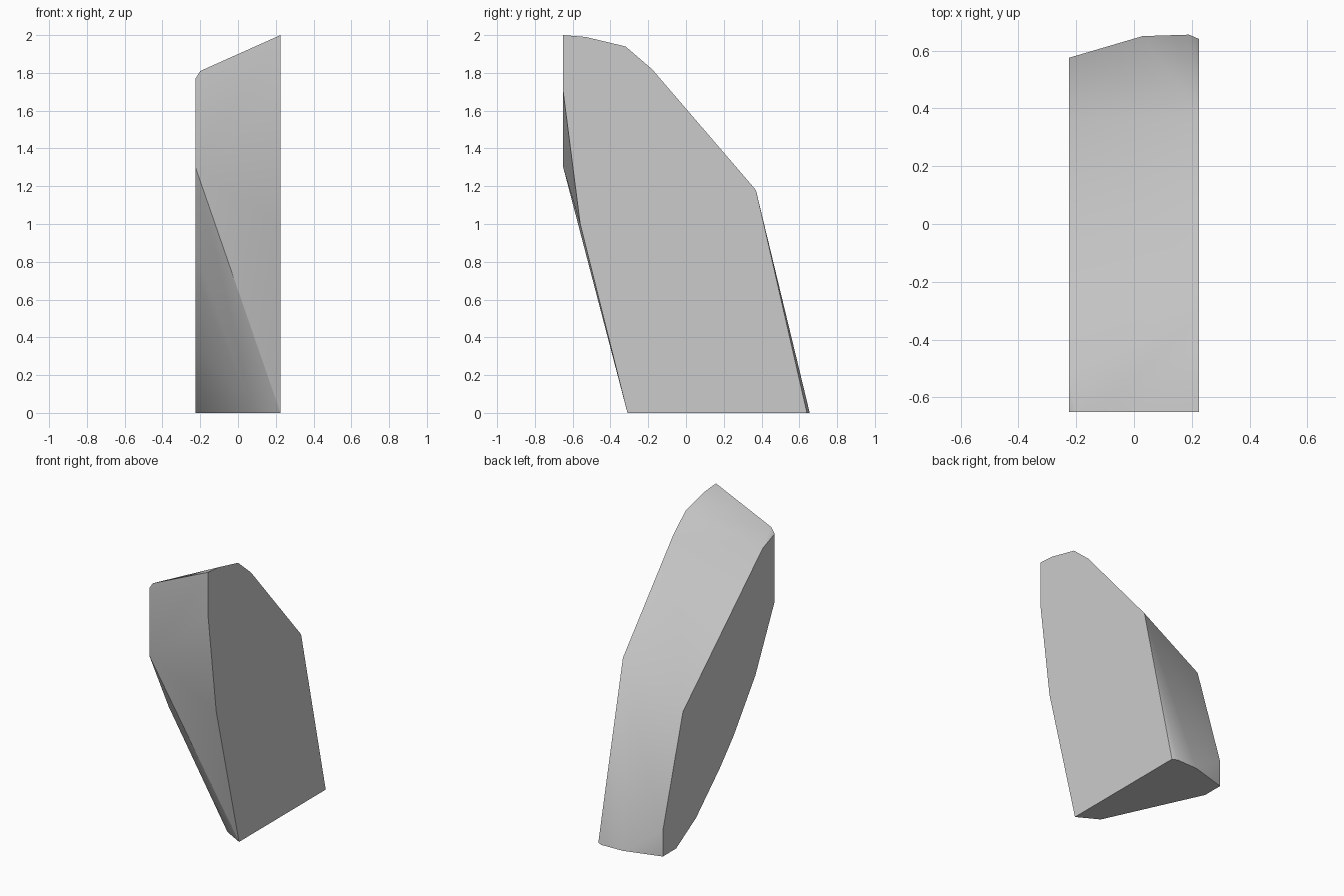
import bpy
import bmesh
import math

cube = bpy.data.objects.get("Cube")
if cube:
    bpy.data.objects.remove(cube, do_unlink=True)

HALF_WIDTH = 0.225

# Flat side outlines, as (y, z)
LEFT_SIDE = [(-0.65, 2.0), (-0.53, 1.99), (-0.32, 1.94), (-0.18, 1.82),
             (0.37, 1.18), (0.64, 0), (-0.31, 0), (-0.56, 1.0), (-0.65, 1.7)]
RIGHT_SIDE = [(-0.65, 1.77), (-0.52, 1.72), (0.355, 0.92), (0.575, 0.18),
              (0.575, 0), (0.43, 0), (0.21, 0.13), (0.09, 0.245),
              (-0.05, 0.375), (-0.2, 0.54), (-0.44, 0.87), (-0.65, 1.3)]
# Base corners between the two sides, as (x, y)
BASE = [(0.08, -0.23), (0.03, 0.65), (0.19, 0.655)]
# Small chamfer at the low end of the top front edge
CHAMFER = (-0.2, -0.65, 1.81)


def make_material(name, colour):
    mat = bpy.data.materials.new(name)
    mat.use_nodes = True
    mat.diffuse_color = colour
    shader = next(n for n in mat.node_tree.nodes if n.type == 'BSDF_PRINCIPLED')
    shader.inputs["Base Color"].default_value = colour
    return mat


def make_hull(name, points, material):
    """Wrap a convex, faceted solid around the given corners."""
    bm = bmesh.new()
    for point in points:
        bm.verts.new(point)
    result = bmesh.ops.convex_hull(bm, input=bm.verts[:])
    unused = {g for g in result["geom_interior"] + result["geom_unused"]
              if isinstance(g, bmesh.types.BMVert)}
    bmesh.ops.delete(bm, geom=list(unused), context='VERTS')
    # Merge the triangles of the flat faces
    bmesh.ops.dissolve_limit(bm, angle_limit=math.radians(0.5),
                             verts=bm.verts[:], edges=bm.edges[:])
    bmesh.ops.recalc_face_normals(bm, faces=bm.faces[:])
    mesh = bpy.data.meshes.new(name)
    bm.to_mesh(mesh)
    bm.free()
    mesh.materials.append(material)
    obj = bpy.data.objects.new(name, mesh)
    bpy.context.collection.objects.link(obj)
    return obj


corners = [(HALF_WIDTH, y, z) for y, z in LEFT_SIDE]
corners += [(-HALF_WIDTH, y, z) for y, z in RIGHT_SIDE]
corners += [(x, y, 0) for x, y in BASE]
corners.append(CHAMFER)

shard = make_hull("stone_shard", corners,
                  make_material("light grey", (0.6, 0.6, 0.6, 1)))

# Soft shading over the gentle facets, sharp rims around the sides
bpy.ops.object.select_all(action='DESELECT')
shard.select_set(True)
bpy.context.view_layer.objects.active = shard
bpy.ops.object.shade_smooth_by_angle(angle=math.radians(30))
